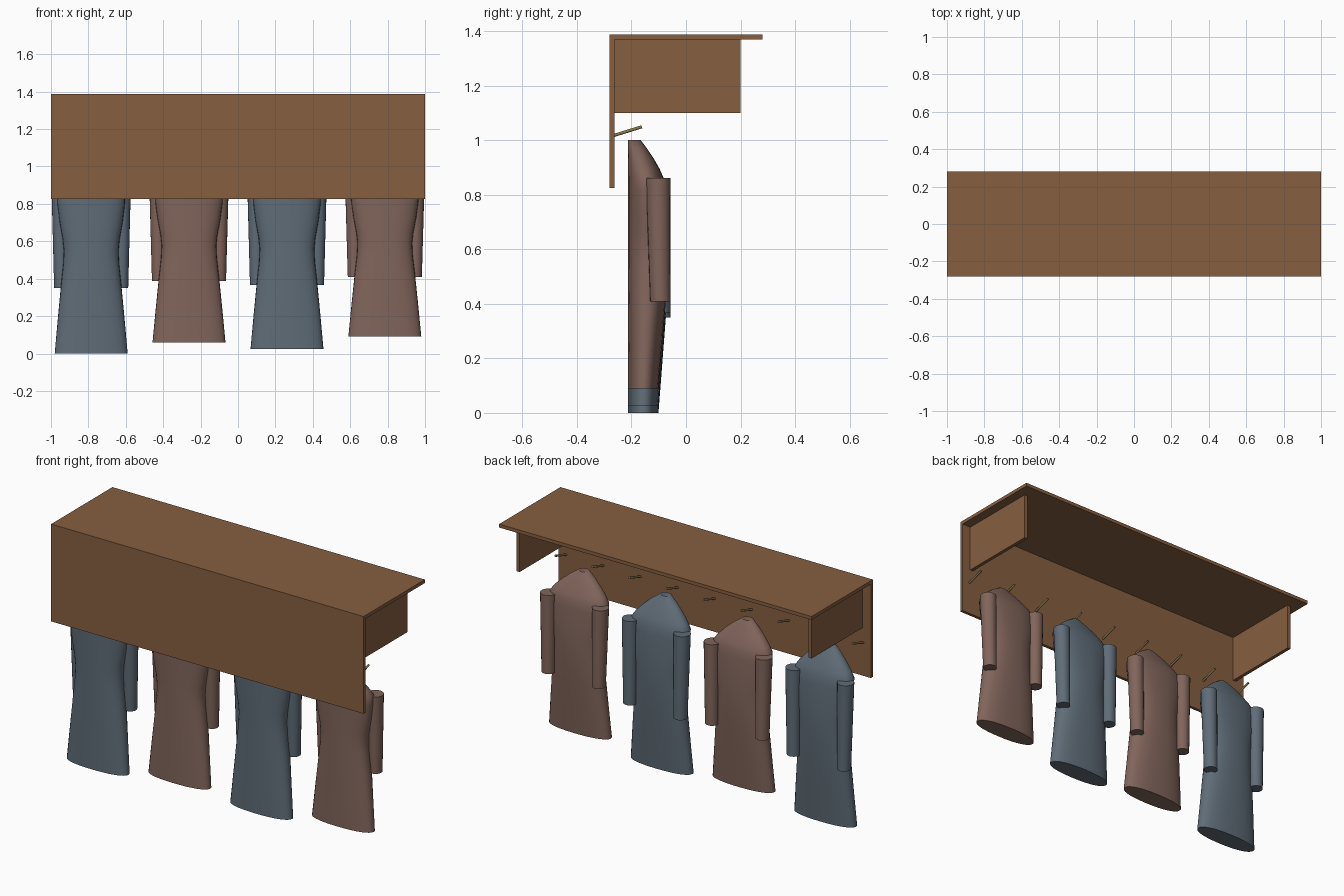
import bpy, bmesh, math
from mathutils import Vector

if "Cube" in bpy.data.objects:
    bpy.data.objects.remove(bpy.data.objects["Cube"])


def material(name, rgb):
    m = bpy.data.materials.new(name)
    m.diffuse_color = (*rgb, 1)
    m.use_nodes = True
    m.node_tree.nodes["Principled BSDF"].inputs["Base Color"].default_value = m.diffuse_color
    return m


wood = material("wood", (0.24, 0.115, 0.052))
brass = material("brass", (0.25, 0.18, 0.07))
rose = material("rose_cloth", (0.22, 0.13, 0.105))
slate = material("slate_cloth", (0.115, 0.15, 0.185))


def finish(bm, name, mat, smooth=True):
    bmesh.ops.recalc_face_normals(bm, faces=bm.faces)
    me = bpy.data.meshes.new(name)
    bm.to_mesh(me)
    bm.free()
    me.materials.append(mat)
    ob = bpy.data.objects.new(name, me)
    bpy.context.collection.objects.link(ob)
    if smooth:
        bpy.ops.object.select_all(action='DESELECT')
        ob.select_set(True)
        bpy.context.view_layer.objects.active = ob
        bpy.ops.object.shade_smooth_by_angle(angle=math.radians(40))
    return ob


def box(name, lo, hi, mat):
    bm = bmesh.new()
    bmesh.ops.create_cube(bm, size=1)
    for v in bm.verts:
        v.co = Vector([(a + b) / 2 + c * (b - a) for a, b, c in zip(lo, hi, v.co)])
    return finish(bm, name, mat, False)


def loft(name, rings, mat):
    bm = bmesh.new()
    rows = [[bm.verts.new(p) for p in r] for r in rings]
    n = len(rows[0])
    for a, b in zip(rows, rows[1:]):
        for i in range(n):
            j = (i + 1) % n
            bm.faces.new((a[i], a[j], b[j], b[i]))
    bm.faces.new(rows[0])
    bm.faces.new(rows[-1])
    return finish(bm, name, mat)


def rod(name, p, q, r0, r1, mat, n=16):
    # tapered round bar; near-vertical bars keep level ends
    d = (q - p).normalized()
    if abs(d.z) > 0.9:
        u, w = Vector((1, 0, 0)), Vector((0, 1, 0))
    else:
        u = Vector((1, 0, 0))
        w = d.cross(u)
    rings = [[c + r * (math.cos(k * math.tau / n) * u + math.sin(k * math.tau / n) * w)
              for k in range(n)] for c, r in ((p, r0), (q, r1))]
    return loft(name, rings, mat)


# Shelf
box("shelf_top", (-1, -0.28, 1.368), (1, 0.28, 1.388), wood)
box("back_board", (-1, -0.28, 0.825), (1, -0.262, 1.368), wood)
for s in (-1, 1):
    a, b = sorted((s * 0.925, s * 0.945))
    box("side_bracket", (a, -0.262, 1.10), (b, 0.20, 1.368), wood)

# Pegs
for i in range(9):
    x = -0.95 + i * 0.2375
    rod("peg", Vector((x, -0.265, 1.017)), Vector((x, -0.162, 1.049)), 0.006, 0.006, brass, 10)

# Coat sections: fraction down from the collar, half width, front y
BACK = -0.213
SECTIONS = [(0, 0.03, -0.166), (0.035, 0.078, -0.142), (0.075, 0.122, -0.118),
            (0.115, 0.158, -0.097), (0.15, 0.181, -0.083), (0.2, 0.18, -0.077),
            (0.3, 0.168, -0.070), (0.39, 0.152, -0.066), (0.45, 0.146, -0.066),
            (0.52, 0.149, -0.067), (0.65, 0.163, -0.074), (0.82, 0.179, -0.087),
            (1, 0.195, -0.101)]


def section(x, z, hw, front, n=32):
    cy, hd = (front + BACK) / 2, (front - BACK) / 2
    pts = []
    for k in range(n):
        c, s = math.cos(k * math.tau / n), math.sin(k * math.tau / n)
        e = 2 / 2.3
        pts.append((x + hw * math.copysign(abs(c) ** e, c),
                    cy + hd * math.copysign(abs(s) ** e, s), z))
    return pts


# Coats with sleeves
for x, length, mat in ((-0.785, 1.0, slate), (-0.262, 0.94, rose),
                       (0.262, 0.975, slate), (0.785, 0.91, rose)):
    loft("coat_body", [section(x, 1 - t * length, hw, f) for t, hw, f in SECTIONS], mat)
    for s in (-1, 1):
        rod("coat_sleeve", Vector((x + s * 0.166, -0.1025, 1 - 0.152 * length)),
            Vector((x + s * 0.161, -0.094, 1 - 0.65 * length)), 0.045, 0.037, mat, 20)
